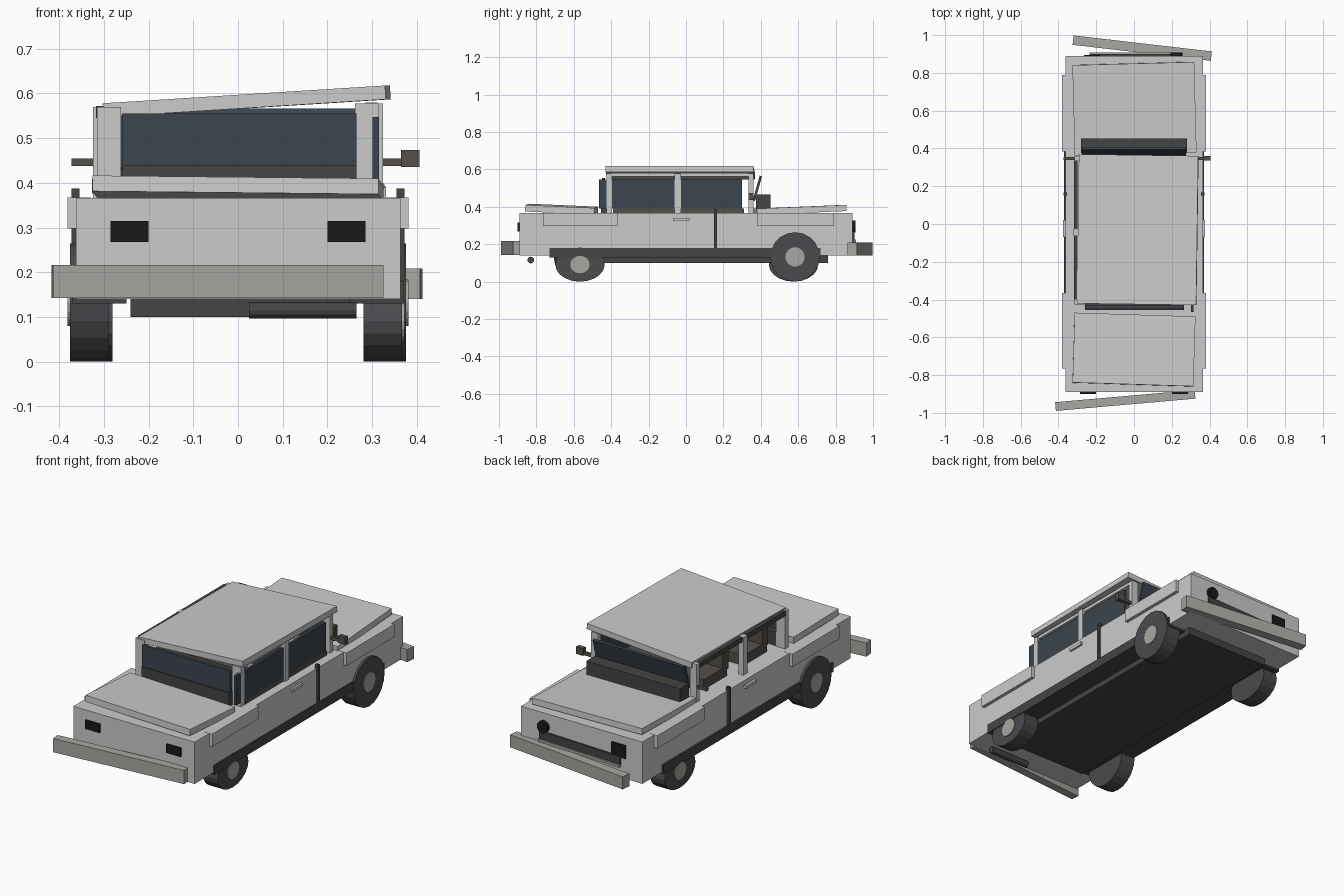
import bpy, math
from mathutils import Matrix

if "Cube" in bpy.data.objects:
    bpy.data.objects.remove(bpy.data.objects["Cube"])


def material(name, r, g, b):
    m = bpy.data.materials.new(name)
    m.diffuse_color = (r, g, b, 1)
    m.use_nodes = True
    m.node_tree.nodes["Principled BSDF"].inputs["Base Color"].default_value = m.diffuse_color
    return m


RUBBER = material("rubber", 0.07, 0.07, 0.075)
BLACK = material("black", 0.01, 0.01, 0.01)
GLASS = material("dark_glass", 0.045, 0.06, 0.075)
TRIM = material("dark_trim", 0.06, 0.058, 0.056)
BROWN = material("worn_brown", 0.09, 0.08, 0.07)
CHROME = material("dull_chrome", 0.40, 0.39, 0.36)


def box(name, xr, yr, zr, mat=None, rot=(0, 0, 0)):
    """Box given by its x, y, z ranges, turned about its middle (degrees)."""
    bpy.ops.mesh.primitive_cube_add(
        size=1,
        location=[(r[0] + r[1]) / 2 for r in (xr, yr, zr)],
        rotation=[math.radians(a) for a in rot])
    ob = bpy.context.object
    ob.scale = [r[1] - r[0] for r in (xr, yr, zr)]
    ob.name = name
    if mat:
        ob.data.materials.append(mat)
    return ob


def cylinder(name, loc, radius, depth, axis, mat, sides=20, squash=1.0):
    bpy.ops.mesh.primitive_cylinder_add(vertices=sides, radius=radius, depth=depth)
    ob = bpy.context.object
    turn = Matrix.Rotation(math.pi / 2, 4, 'Y' if axis == 'x' else 'X')
    ob.data.transform(turn)
    ob.location = loc
    ob.scale.z = squash
    ob.name = name
    ob.data.materials.append(mat)
    return ob


# Main body and underside
box("body", (-0.362, 0.364), (-0.89, 0.89), (0.14, 0.366))
box("floor_pan", (-0.24, 0.265), (-0.70, 0.76), (0.10, 0.16), TRIM)
cylinder("exhaust_pipe", (0.145, -0.83, 0.115), 0.018, 0.24, 'x', TRIM, 12)

# Parts repeated on both sides
for s, side in ((-1, "left"), (1, "right")):
    def sx(a, b):
        return tuple(sorted((s * a, s * b)))

    box(side + "_sill", sx(0.25, 0.371), (-0.73, 0.72), (0.13, 0.18), TRIM)
    box(side + "_front_fender", sx(0.33, 0.382), (-0.765, -0.365), (0.298, 0.367))
    box(side + "_rear_fender", sx(0.33, 0.382), (0.383, 0.79), (0.298, 0.367))
    box(side + "_door_gap", sx(0.355, 0.373), (0.15, 0.166), (0.18, 0.387), TRIM)
    box(side + "_door_handle", sx(0.355, 0.375), (-0.07, 0.02), (0.325, 0.341))
    top = 0.57 if s < 0 else 0.578
    box(side + "_front_pillar", sx(0.262, 0.316), (-0.425, -0.395), (0.36, top))
    box(side + "_middle_pillar", sx(0.295, 0.324), (-0.062, -0.027), (0.36, top))
    box(side + "_rear_pillar", sx(0.275, 0.316), (0.335, 0.36), (0.36, top))
    box(side + "_mirror_arm", sx(0.305, 0.372), (0.34, 0.356), (0.438, 0.454), BROWN)
    box(side + "_front_lamp", sx(0.20, 0.285), (-0.90, -0.88), (0.268, 0.315), BLACK)

box("right_mirror", (0.365, 0.406), (0.335, 0.36), (0.435, 0.474), BROWN)

# Lids and roof, knocked out of line
box("front_lid", (-0.32, 0.32), (-0.85, -0.48), (0.37, 0.405), None, (-2.5, 0.6, -1.8))
box("rear_lid", (-0.32, 0.325), (0.37, 0.85), (0.367, 0.40), None, (2.4, 0, 1.5))
box("roof", (-0.297, 0.336), (-0.425, 0.365), (0.567, 0.598), None, (0, -3.6, -0.8))

# Windows and roof rails
box("front_window", (-0.26, 0.265), (-0.448, -0.432), (0.40, 0.555), GLASS)
box("front_window_base", (-0.26, 0.265), (-0.455, -0.40), (0.366, 0.44), TRIM)
box("rear_window", (-0.275, 0.275), (0.375, 0.388), (0.43, 0.567), GLASS, (-16, 0, 0))
box("rear_shelf", (-0.28, 0.28), (0.375, 0.452), (0.385, 0.465), TRIM)
box("right_side_window", (0.301, 0.316), (-0.465, 0.30), (0.39, 0.547), GLASS)
box("right_roof_rail", (0.285, 0.312), (-0.40, 0.335), (0.563, 0.58))
box("right_window_ledge", (0.285, 0.315), (-0.39, 0.31), (0.366, 0.39), BROWN)
for y0, y1, n in ((-0.40, -0.062, "front"), (-0.027, 0.335, "rear")):
    box("left_" + n + "_roof_rail", (-0.318, -0.299), (y0, y1), (0.545, 0.572), TRIM)

# Seats
for y, n in ((-0.22, "front"), (0.12, "rear")):
    box(n + "_seat", (-0.26, 0.26), (y - 0.10, y + 0.10), (0.366, 0.42), BROWN)
    box(n + "_seat_back", (-0.26, 0.26), (y - 0.11, y - 0.06), (0.40, 0.51), BROWN)

# Bent bumpers
box("front_bumper", (-0.417, 0.325), (-0.957, -0.911), (0.142, 0.216), CHROME, (0, 0, 5))
box("rear_bumper", (-0.325, 0.412), (0.906, 0.956), (0.14, 0.208), CHROME, (0, 0, -6.6))

# Rear face: one lamp, one empty socket, sagging grille
cylinder("rear_lamp", (0.225, 0.892, 0.295), 0.032, 0.03, 'y', BLACK, 16)
box("rear_lamp_socket", (-0.265, -0.18), (0.88, 0.896), (0.25, 0.322), BLACK)
box("grille", (-0.235, 0.25), (0.88, 0.90), (0.21, 0.262), TRIM, (0, -1.5, 0))
box("grille_bar", (-0.235, 0.25), (0.88, 0.908), (0.206, 0.22), CHROME, (0, -1.5, 0))

# Wheels: two whole, two flattened and sunk under the body
for name, s, y, flat in (("front_left", -1, -0.575, False), ("front_right", 1, -0.567, True),
                         ("rear_left", -1, 0.575, True), ("rear_right", 1, 0.583, False)):
    outer = 0.367 if flat else 0.376
    z, squash = (0.091, 0.69) if flat else (0.132, 1.0)
    cylinder(name + "_tyre", (s * (outer - 0.043), y, z), 0.132, 0.086, 'x', RUBBER, 20, squash)
    cylinder(name + "_hub", (s * (outer - 0.02), y, z), 0.052, 0.05, 'x', CHROME, 16,
             0.9 if flat else 1)
